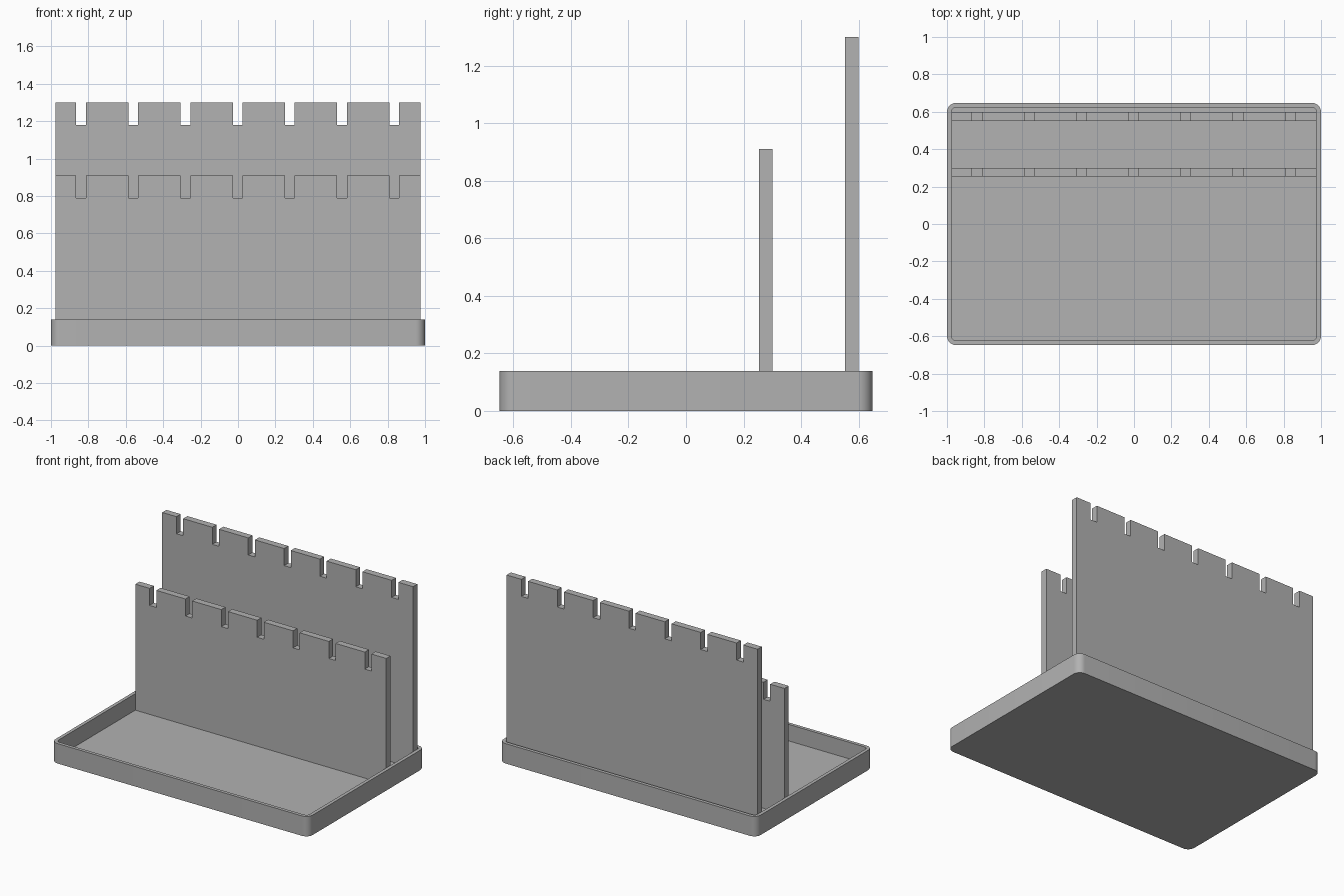
import bpy
import bmesh
from math import cos, sin, pi, radians

HALF_X, HALF_Y, TRAY_H = 1.0, 0.648, 0.14
WALL, FLOOR, RADIUS = 0.024, 0.024, 0.05
PANEL_T, SLOT_W, SLOT_D, SLOT_STEP, SLOT_COUNT = 0.047, 0.052, 0.12, 0.279, 7

cube = bpy.data.objects.get("Cube")
if cube:
    bpy.data.objects.remove(cube)

# Single flat colour
grey = bpy.data.materials.new("plain grey")
grey.use_nodes = True
colour = (0.445, 0.445, 0.445, 1)
grey.diffuse_color = colour
grey.node_tree.nodes["Principled BSDF"].inputs["Base Color"].default_value = colour


def add_object(name, bm):
    bmesh.ops.recalc_face_normals(bm, faces=bm.faces)
    mesh = bpy.data.meshes.new(name)
    bm.to_mesh(mesh)
    bm.free()
    mesh.materials.append(grey)
    obj = bpy.data.objects.new(name, mesh)
    bpy.context.collection.objects.link(obj)
    return obj


def rounded_ring(bm, inset, z, steps=8):
    """Loop of vertices around a rounded rectangle."""
    r = RADIUS - inset
    verts = []
    for quarter, (sx, sy) in enumerate([(1, 1), (-1, 1), (-1, -1), (1, -1)]):
        for i in range(steps + 1):
            a = (quarter + i / steps) * pi / 2
            verts.append(bm.verts.new((sx * (HALF_X - RADIUS) + r * cos(a),
                                       sy * (HALF_Y - RADIUS) + r * sin(a), z)))
    return verts


# Tray: outer wall, rim, inner wall, with the underside and floor capped
bm = bmesh.new()
rings = [rounded_ring(bm, inset, z) for inset, z in
         [(0, 0), (0, TRAY_H), (WALL, TRAY_H), (WALL, FLOOR)]]
for low, high in zip(rings, rings[1:]):
    for i in range(len(low)):
        j = (i + 1) % len(low)
        bm.faces.new((low[i], low[j], high[j], high[i]))
bm.faces.new(rings[0])
bm.faces.new(rings[-1])
tray = add_object("tray", bm)
bpy.ops.object.select_all(action="DESELECT")
tray.select_set(True)
bpy.context.view_layer.objects.active = tray
bpy.ops.object.shade_smooth_by_angle(angle=radians(30))


# Upright panels with a row of slots along the top edge
def slotted_panel(name, y, top):
    end = HALF_X - WALL
    outline = [(-end, FLOOR), (-end, top)]
    for i in range(SLOT_COUNT):
        x = (i - (SLOT_COUNT - 1) / 2) * SLOT_STEP - 0.002
        left, right = x - SLOT_W / 2, x + SLOT_W / 2
        outline += [(left, top), (left, top - SLOT_D),
                    (right, top - SLOT_D), (right, top)]
    outline += [(end, top), (end, FLOOR)]
    bm = bmesh.new()
    face = bm.faces.new([bm.verts.new((x, y, z)) for x, z in outline])
    side = bmesh.ops.extrude_face_region(bm, geom=[face])["geom"]
    moved = [v for v in side if isinstance(v, bmesh.types.BMVert)]
    bmesh.ops.translate(bm, verts=moved, vec=(0, PANEL_T, 0))
    add_object(name, bm)


slotted_panel("front_panel", 0.253, 0.91)
slotted_panel("back_panel", 0.552, 1.30)
